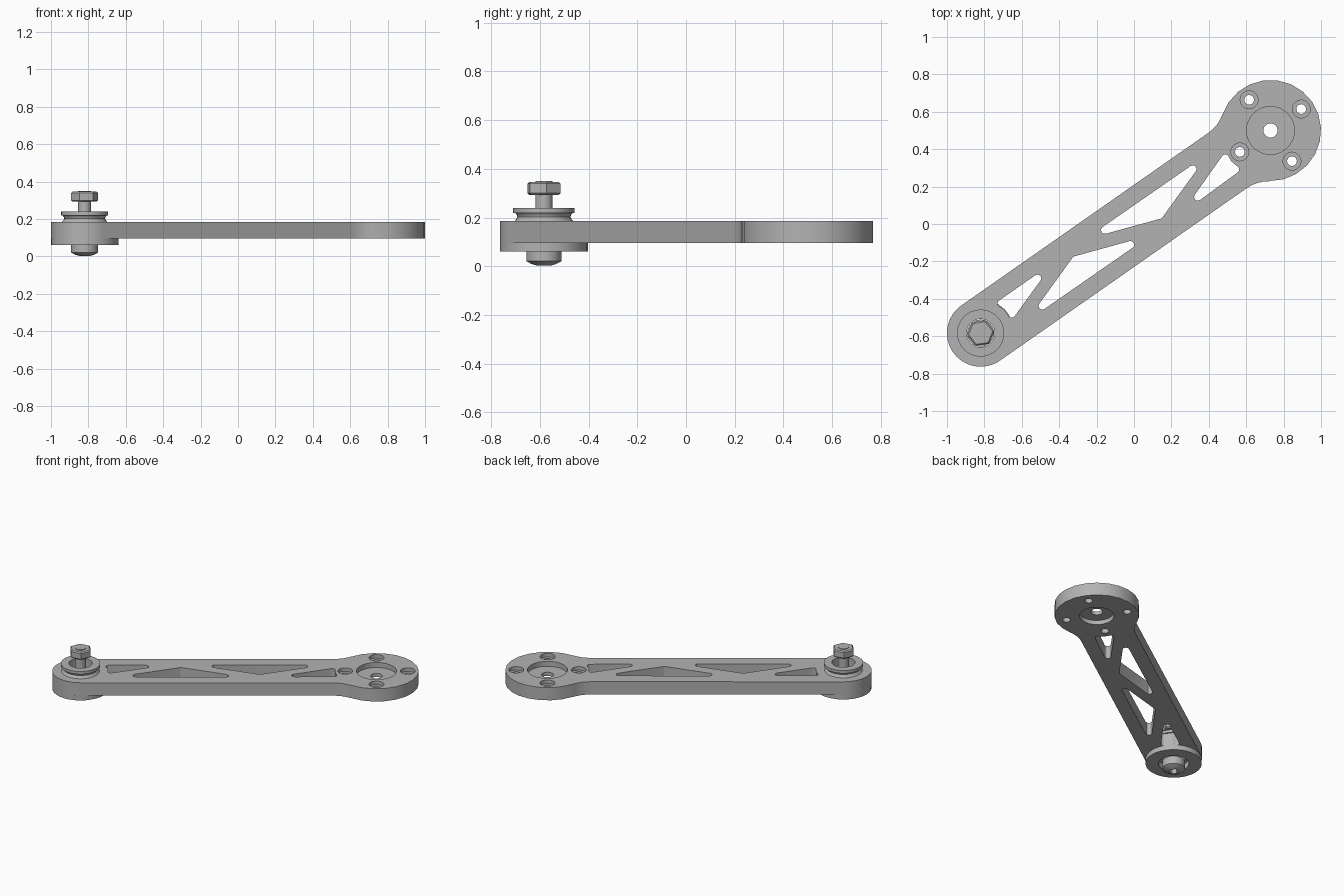
import bpy, bmesh, math
from mathutils import Vector, Matrix

cube = bpy.data.objects.get("Cube")
if cube:
    bpy.data.objects.remove(cube, do_unlink=True)

GREY = (0.45, 0.45, 0.45, 1)
mat = bpy.data.materials.new("machined_grey")
mat.use_nodes = True
mat.diffuse_color = GREY
mat.node_tree.nodes["Principled BSDF"].inputs["Base Color"].default_value = GREY

PIVOT = Vector((-0.82, -0.583))   # bolt end
MOUNT = Vector((0.73, 0.5))       # flange end
AXIS = MOUNT - PIVOT
LENGTH = AXIS.length
ANGLE = math.atan2(AXIS.y, AXIS.x)
BOTTOM, TOP = 0.095, 0.185


def finish(name, bm):
    bmesh.ops.recalc_face_normals(bm, faces=bm.faces)
    mesh = bpy.data.meshes.new(name)
    bm.to_mesh(mesh)
    bm.free()
    mesh.materials.append(mat)
    ob = bpy.data.objects.new(name, mesh)
    bpy.context.collection.objects.link(ob)
    return ob


def prism(name, points, z0, z1):
    bm = bmesh.new()
    face = bm.faces.new([bm.verts.new((p[0], p[1], z0)) for p in points])
    new = bmesh.ops.extrude_face_region(bm, geom=[face])["geom"]
    verts = [v for v in new if isinstance(v, bmesh.types.BMVert)]
    bmesh.ops.translate(bm, verts=verts, vec=(0, 0, z1 - z0))
    return finish(name, bm)


def arc(center, r, start, end, steps):
    angles = [math.radians(start + (end - start) * i / steps) for i in range(steps + 1)]
    return [Vector((center[0] + r * math.cos(a), center[1] + r * math.sin(a))) for a in angles]


def disc(name, center, r, z0, z1, sides=32, turn=0):
    return prism(name, arc(center, r, turn, turn + 360, sides)[:-1], z0, z1)


def lathe(name, profile, center, closed, sides=32):
    # Spin an (r, z) profile about a vertical axis
    bm = bmesh.new()
    verts = [bm.verts.new((r, 0, z)) for r, z in profile]
    pairs = list(zip(verts, verts[1:]))
    if closed:
        pairs.append((verts[-1], verts[0]))
    edges = [bm.edges.new(p) for p in pairs]
    bmesh.ops.spin(bm, geom=verts + edges, cent=(0, 0, 0), axis=(0, 0, 1),
                   angle=math.tau, steps=sides, use_merge=False)
    bmesh.ops.remove_doubles(bm, verts=bm.verts, dist=0.0001)
    bmesh.ops.translate(bm, verts=bm.verts, vec=(center.x, center.y, 0))
    return finish(name, bm)


def rounded(corners, r=0.02, steps=5):
    # Polygon with every corner replaced by an arc
    pts = [Vector(c) for c in corners]
    out = []
    for i, p in enumerate(pts):
        a = (pts[i - 1] - p).normalized()
        b = (pts[(i + 1) % len(pts)] - p).normalized()
        half = a.angle(b) / 2
        t = r / math.tan(half)
        c = p + (a + b).normalized() * r / math.sin(half)
        s, e = p + a * t - c, p + b * t - c
        sweep = s.angle_signed(e)
        for k in range(steps + 1):
            out.append(c + Matrix.Rotation(-sweep * k / steps, 2) @ s)
    return out


def cut(ob, cutters):
    for c in cutters:
        c.hide_render = True
        m = ob.modifiers.new("cut", 'BOOLEAN')
        m.operation, m.solver, m.object = 'DIFFERENCE', 'EXACT', c
    bpy.context.view_layer.update()
    graph = bpy.context.evaluated_depsgraph_get()
    mesh = bpy.data.meshes.new_from_object(ob.evaluated_get(graph))
    ob.modifiers.clear()
    ob.data = mesh
    for c in cutters:
        bpy.data.objects.remove(c, do_unlink=True)


# Arm outline: half of it along the axis, then mirrored
fx, fr = LENGTH - 0.279, 0.2
upper = arc((0, 0), 0.18, 180, 90, 12)
upper += arc((fx, 0.18 + fr), fr, -90, -53.6, 4)
upper += arc((LENGTH, 0), 0.27, 126.4, 0, 8)
outline = upper + [Vector((p.x, -p.y)) for p in reversed(upper[1:-1])]
spin = Matrix.Rotation(ANGLE, 2)
arm = prism("arm", [spin @ p + PIVOT for p in outline], BOTTOM, TOP)

# Truss windows, the middle pair turned half way round a shared centre
window = [(-0.575, -0.521), (-0.324, -0.174), (0.088, -0.061)]
windows = [
    window,
    [(-0.176 - x, -0.144 - y) for x, y in window],
    [(-0.751, -0.43), (-0.698, -0.452), (-0.655, -0.516), (-0.43, -0.206)],
    [(0.254, 0.056), (0.489, 0.388), (0.521, 0.334), (0.575, 0.291)],
]
cutters = [prism("window_cut", rounded(w), 0, 0.3) for w in windows]

# Flange recesses, centre hole, counterbored screw holes and pivot bore
cutters += [
    disc("top_recess_cut", MOUNT, 0.128, 0.15, 0.3),
    disc("bottom_recess_cut", MOUNT, 0.11, 0, 0.125),
    disc("centre_hole_cut", MOUNT, 0.038, 0, 0.3, 24),
    disc("pivot_bore_cut", PIVOT, 0.098, 0, 0.3),
]
for i in range(4):
    a = ANGLE + i * math.pi / 2
    spot = MOUNT + Vector((math.cos(a), math.sin(a))) * 0.2
    cutters += [disc("screw_hole_cut", spot, 0.026, 0, 0.3, 20),
                disc("counterbore_cut", spot, 0.048, 0.16, 0.3, 20)]
cut(arm, cutters)

# Raised ring under the pivot end
boss = lathe("pivot_boss", [(0.098, 0.06), (0.18, 0.06), (0.18, BOTTOM), (0.098, BOTTOM)], PIVOT, True)

# Flanged bushing with a waisted neck
bushing = lathe("bushing", [(0.075, 0.1), (0.098, 0.1), (0.098, 0.184), (0.121, 0.185),
                            (0.114, 0.193), (0.109, 0.203), (0.112, 0.212), (0.118, 0.219),
                            (0.126, 0.219), (0.126, 0.239), (0.075, 0.239)], PIVOT, True)

# Domed bolt with a hex socket below
bolt = lathe("bolt", [(0, 0), (0.025, 0.002), (0.05, 0.009), (0.072, 0.021), (0.072, 0.075),
                      (0.035, 0.075), (0.035, 0.35), (0, 0.35)], PIVOT, False)
cut(bolt, [disc("socket_cut", PIVOT, 0.03, -0.1, 0.035, 6, 10)])

# Hex nut, its corners chamfered by insetting both end caps
nut = disc("nut", PIVOT, 0.073, 0.293, 0.346, 6, 8)
bm = bmesh.new()
bm.from_mesh(nut.data)
caps = [f for f in bm.faces if abs(f.normal.z) > 0.9]
rims = list({e for f in caps for e in f.edges})
bmesh.ops.bevel(bm, geom=rims, offset=0.007, segments=1, affect='EDGES')
bm.to_mesh(nut.data)
bm.free()

# Smooth round walls, keep machined edges sharp
bpy.ops.object.select_all(action='DESELECT')
for ob in (arm, boss, bushing, bolt, nut):
    ob.select_set(True)
bpy.context.view_layer.objects.active = arm
bpy.ops.object.shade_smooth_by_angle(angle=math.radians(30))
